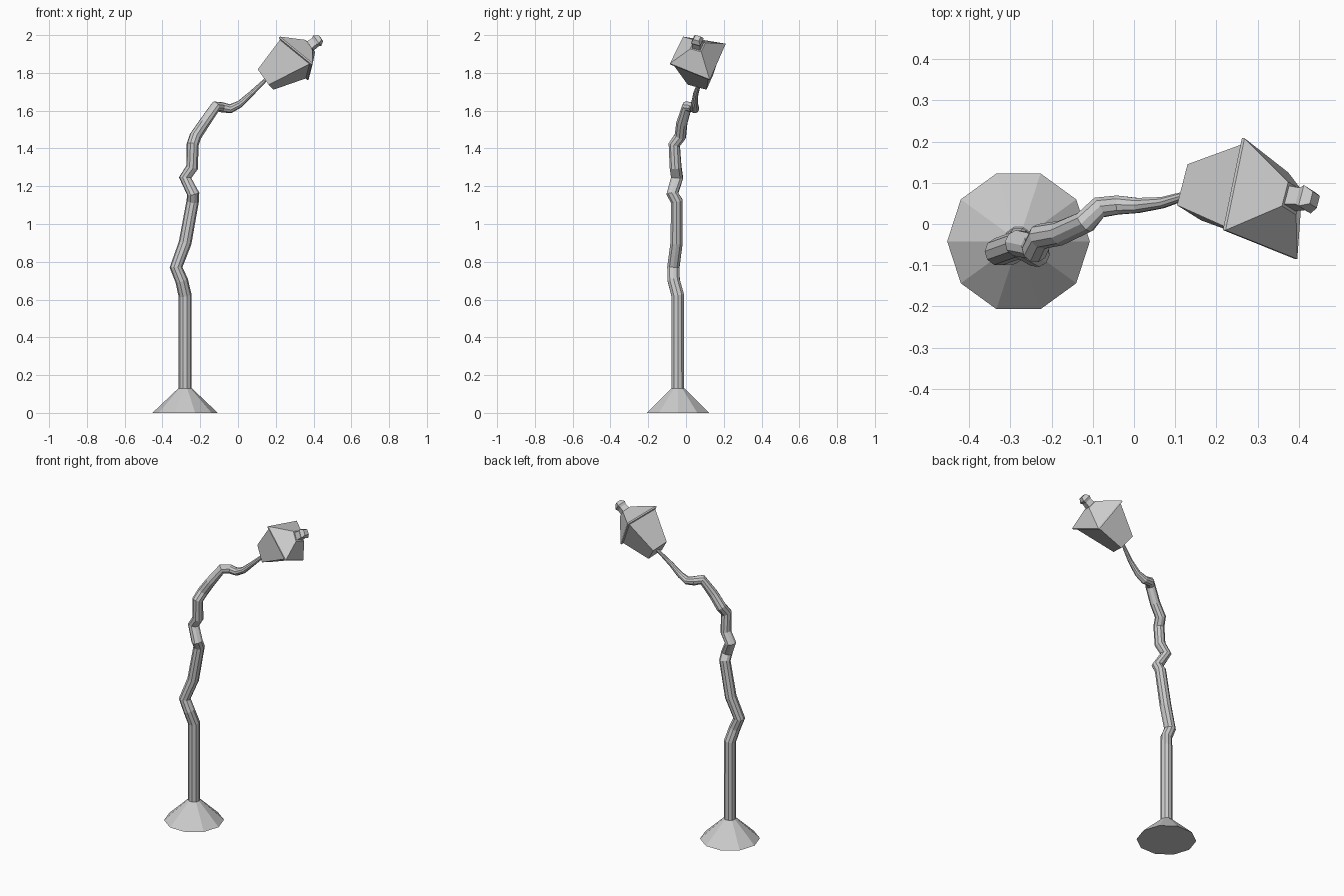
import bpy, bmesh, math
from mathutils import Vector

if "Cube" in bpy.data.objects:
    bpy.data.objects.remove(bpy.data.objects["Cube"])

# Flared ten-sided foot
bpy.ops.mesh.primitive_cone_add(vertices=10, radius1=0.173, radius2=0.036, depth=0.13,
                                location=(-0.28, -0.042, 0.065),
                                rotation=(0, 0, math.pi / 2))
bpy.context.object.name = "base"

# Crooked tapering post: x, y, z, radius
path = [(-.28, -.043, .12, .035), (-.28, -.043, .62, .035),
        (-.298, -.065, .70, .034), (-.328, -.067, .77, .034),
        (-.280, -.05, .90, .034), (-.240, -.048, 1.12, .033),
        (-.237, -.072, 1.16, .033), (-.280, -.047, 1.245, .033),
        (-.243, -.055, 1.30, .032), (-.240, -.062, 1.42, .032),
        (-.225, -.030, 1.465, .032), (-.178, -.022, 1.535, .030),
        (-.118, .005, 1.622, .029), (-.085, .040, 1.618, .027),
        (-.040, .046, 1.610, .024), (.010, .045, 1.635, .019),
        (.070, .052, 1.690, .014), (.155, .078, 1.772, .009)]
curve = bpy.data.curves.new("post", "CURVE")
curve.dimensions = "3D"
curve.bevel_depth = 1.0
curve.bevel_resolution = 3
curve.use_fill_caps = True
spline = curve.splines.new("POLY")
spline.points.add(len(path) - 1)
spline.use_smooth = False
for p, (x, y, z, r) in zip(spline.points, path):
    p.co = (x, y, z, 1)
    p.radius = r
post = bpy.data.objects.new("post", curve)
bpy.context.collection.objects.link(post)
bpy.ops.object.select_all(action="DESELECT")
post.select_set(True)
bpy.context.view_layer.objects.active = post
bpy.ops.object.convert(target="MESH")
bpy.context.object.name = "post"


def loft(name, rings):
    """Skin a stack of four-cornered rings and cap both ends."""
    bm = bmesh.new()
    vs = [[bm.verts.new(c) for c in ring] for ring in rings]
    for lo, hi in zip(vs, vs[1:]):
        for i in range(4):
            j = (i + 1) % 4
            bm.faces.new((lo[i], lo[j], hi[j], hi[i]))
    bm.faces.new(vs[0][::-1])
    bm.faces.new(vs[-1])
    bmesh.ops.recalc_face_normals(bm, faces=bm.faces)
    mesh = bpy.data.meshes.new(name)
    bm.to_mesh(mesh)
    bm.free()
    bpy.context.collection.objects.link(bpy.data.objects.new(name, mesh))


# Tilted lantern frame: axis and the two diagonal directions
origin = Vector((.146, .077, 1.765))
axis = Vector((.80, -.05, .60)).normalized()
up = Vector((-.556, -.42, .718)).normalized()
side = axis.cross(up)


def ring(t, r):
    c = origin + axis * t
    return [c + up * r, c + side * r, c - up * r, c - side * r]


# Slightly skewed eave square
eave = [Vector(c) for c in ((.222, -.015, 1.992), (.396, -.085, 1.850),
                            (.374, .125, 1.765), (.268, .208, 1.955))]
mid = sum(eave, Vector()) / 4
under = [mid + (c - mid) * .90 - axis * .012 for c in eave]
lip = [c - axis * .008 for c in eave]

loft("lantern_body", [ring(0, .075), under])
loft("lantern_roof", [under, lip, eave, ring(.297, .044)])
loft("lantern_finial", [ring(.295, .034), ring(.328, .030), ring(.343, .038), ring(.366, .022)])
